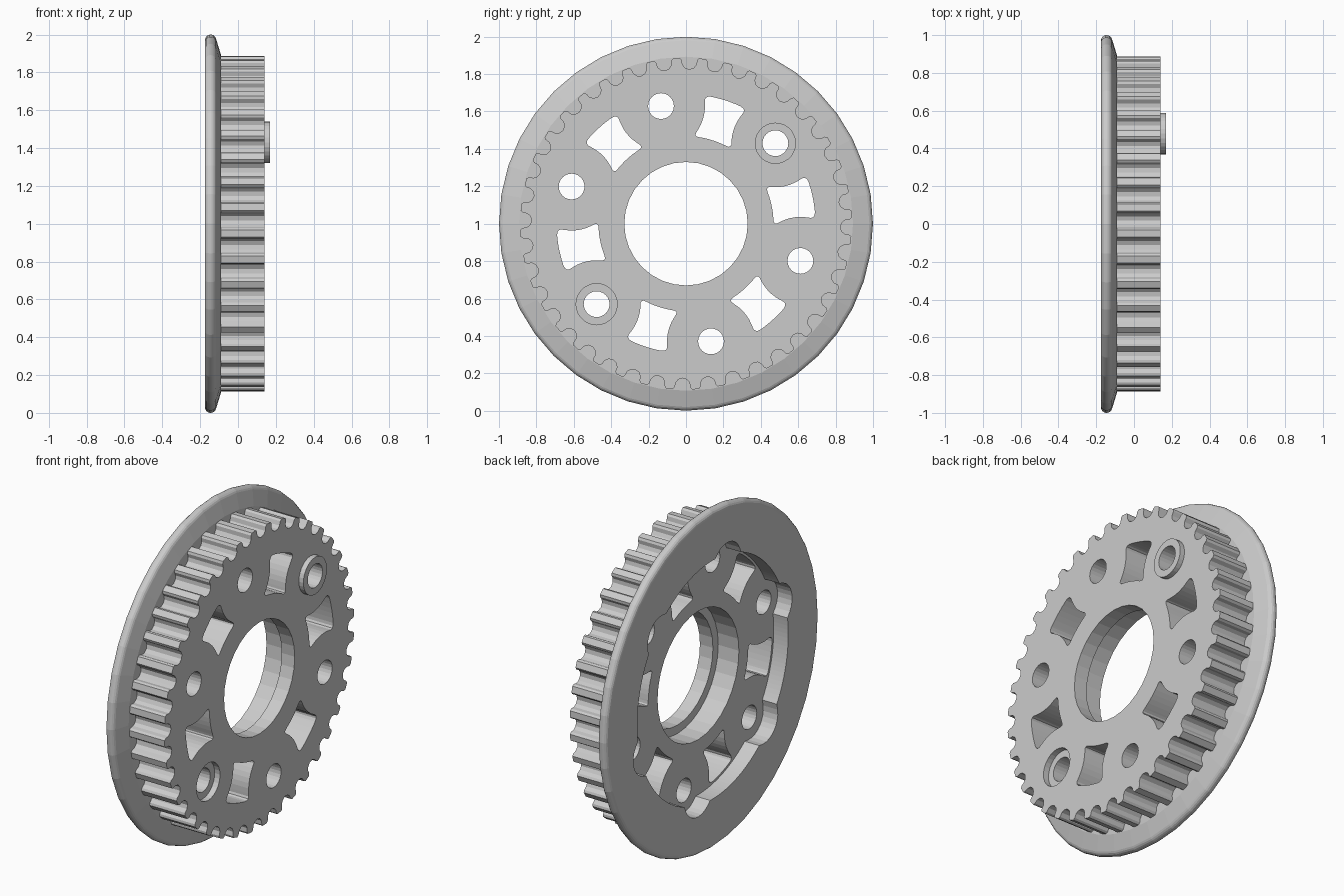
import bpy, bmesh, math
from math import sin, cos, pi, radians, sqrt
from mathutils import Vector

if "Cube" in bpy.data.objects:
    bpy.data.objects.remove(bpy.data.objects["Cube"], do_unlink=True)

# One plain grey for the whole wheel
GREY = (0.6, 0.6, 0.6, 1.0)
mat = bpy.data.materials.new("plain_grey")
mat.use_nodes = True
mat.diffuse_color = GREY
mat.node_tree.nodes["Principled BSDF"].inputs["Base Color"].default_value = GREY

BOLT_R = 0.643
BOLT_ANGLES = [radians(42 + 60 * i) for i in range(6)]
BACK, FRONT = -0.175, 0.14
FLOOR = -0.08          # recess floor seen from the back


def loft(name, rings):
    """Closed solid from rings of (x, outline), outline being (y, z) points about the axle."""
    bm = bmesh.new()
    loops = [[bm.verts.new((x, y, z + 1)) for y, z in pts] for x, pts in rings]
    for a, b in zip(loops, loops[1:]):
        for i in range(len(a)):
            j = (i + 1) % len(a)
            bm.faces.new((a[i], a[j], b[j], b[i]))
    bm.faces.new(loops[0])
    bm.faces.new(loops[-1])
    bmesh.ops.recalc_face_normals(bm, faces=bm.faces)
    me = bpy.data.meshes.new(name)
    bm.to_mesh(me)
    bm.free()
    me.materials.append(mat)
    ob = bpy.data.objects.new(name, me)
    bpy.context.collection.objects.link(ob)
    return ob


def prism(name, pts, x0, x1):
    return loft(name, [(x0, pts), (x1, pts)])


def circle(r, n=24, angle=0, dist=0):
    cy, cz = dist * cos(angle), dist * sin(angle)
    return [(cy + r * cos(2 * pi * i / n), cz + r * sin(2 * pi * i / n)) for i in range(n)]


def combine(target, other, op):
    mod = target.modifiers.new(op.lower(), "BOOLEAN")
    mod.operation = op
    mod.solver = "EXACT"
    mod.object = other
    bpy.context.view_layer.objects.active = target
    bpy.ops.object.modifier_apply(modifier=mod.name)
    bpy.data.objects.remove(other, do_unlink=True)


def turn(pts, angle):
    """Turn (radial, tangential) points to an angle round the axle."""
    return [(r * cos(angle) - t * sin(angle), r * sin(angle) + t * cos(angle)) for r, t in pts]


def tooth_outline(teeth=40, phase=radians(-1.2)):
    half = [(0.885, 0.051), (0.874, 0.041), (0.85, 0.037), (0.833, 0.023)]
    groove = [(r, -t) for r, t in half] + [(0.826, 0)] + half[::-1]
    out = []
    for i in range(teeth):
        out += turn(groove, phase + 2 * pi * i / teeth)
    return out


def recess_outline(n=180, base=0.705, lobe=0.13):
    """Circle that swells into a lobe round each bolt hole."""
    out = []
    for i in range(n):
        a = 2 * pi * i / n
        r = base
        for b in BOLT_ANGLES:
            d = a - b
            s = lobe ** 2 - (BOLT_R * sin(d)) ** 2
            if s > 0 and cos(d) > 0:
                r = max(r, BOLT_R * cos(d) + sqrt(s))
        out.append((r * cos(a), r * sin(a)))
    return out


def window_outline(inner=0.468, outer=0.692, clear=0.235, fillet=0.035):
    """Ring sector waisted by the two neighbouring bolt holes, with rounded corners."""
    cr, ct = BOLT_R * cos(pi / 6), BOLT_R * sin(pi / 6)

    def side(r):
        return ct - sqrt(clear ** 2 - (r - cr) ** 2)

    def arc(radius):
        # angle where the concentric arc meets the waisted side
        a = 0.0
        while radius * sin(a) < side(radius * cos(a)):
            a += 0.002
        return a

    ao, ai = arc(outer), arc(inner)
    r_out, r_in = outer * cos(ao), inner * cos(ai)
    steps = [i / 24 for i in range(25)]
    flank = [(r_out + (r_in - r_out) * s, side(r_out + (r_in - r_out) * s)) for s in steps]
    edges = [
        [(outer * cos(ao * (2 * s - 1)), outer * sin(ao * (2 * s - 1))) for s in steps],
        flank,
        [(inner * cos(ai * (1 - 2 * s)), inner * sin(ai * (1 - 2 * s))) for s in steps],
        [(r, -t) for r, t in flank[::-1]],
    ]
    out = []
    for k, edge in enumerate(edges):
        nxt = edges[(k + 1) % 4]
        start, corner = Vector(edge[0]), Vector(edge[-1])
        keep = [Vector(p) for p in edge if (Vector(p) - start).length > fillet
                and (Vector(p) - corner).length > fillet]
        end = next(Vector(p) for p in nxt if (Vector(p) - corner).length > fillet)
        out += keep[::3] + [keep[-1]] if (len(keep) - 1) % 3 else keep[::3]
        for s in (0.25, 0.5, 0.75):
            out.append(keep[-1] * (1 - s) ** 2 + corner * 2 * s * (1 - s) + end * s ** 2)
    return [(p[0], p[1]) for p in out]


# Toothed wheel with its rounded, bevelled flange
wheel = prism("toothed_wheel", tooth_outline(), -0.12, FRONT)
rim = [(-0.145 - 0.03 * cos(a), 0.97 + 0.03 * sin(a)) for a in [radians(20 * i) for i in range(9)]]
profile = rim + [(-0.09, 0.893)]
flange = loft("flange", [(x, circle(r, 40)) for x, r in profile])
combine(wheel, flange, "UNION")

# Raised boss round one bolt hole
boss = prism("boss", circle(0.11, 28, BOLT_ANGLES[0], BOLT_R), 0.1, 0.17)
combine(wheel, boss, "UNION")

# Recess in the back, stepped bore
cutters = [
    prism("recess_cutter", recess_outline(), BACK - 0.1, FLOOR),
    prism("bearing_seat_cutter", circle(0.38, 32), BACK - 0.1, 0.055),
    prism("bore_cutter", circle(0.33, 32), -0.3, 0.3),
    # Sunk seat opposite the boss
    prism("sunk_seat_cutter", circle(0.11, 28, BOLT_ANGLES[3], BOLT_R), 0.105, 0.3),
]
# Bolt holes and lightening windows
for angle in BOLT_ANGLES:
    cutters.append(prism("bolt_cutter", circle(0.069, 24, angle, BOLT_R), -0.3, 0.3))
    cutters.append(prism("window_cutter", turn(window_outline(), angle + pi / 6), -0.3, 0.3))
for cutter in cutters:
    combine(wheel, cutter, "DIFFERENCE")

wheel.name = "toothed_wheel"
for poly in wheel.data.polygons:
    poly.material_index = 0
    poly.use_smooth = False
